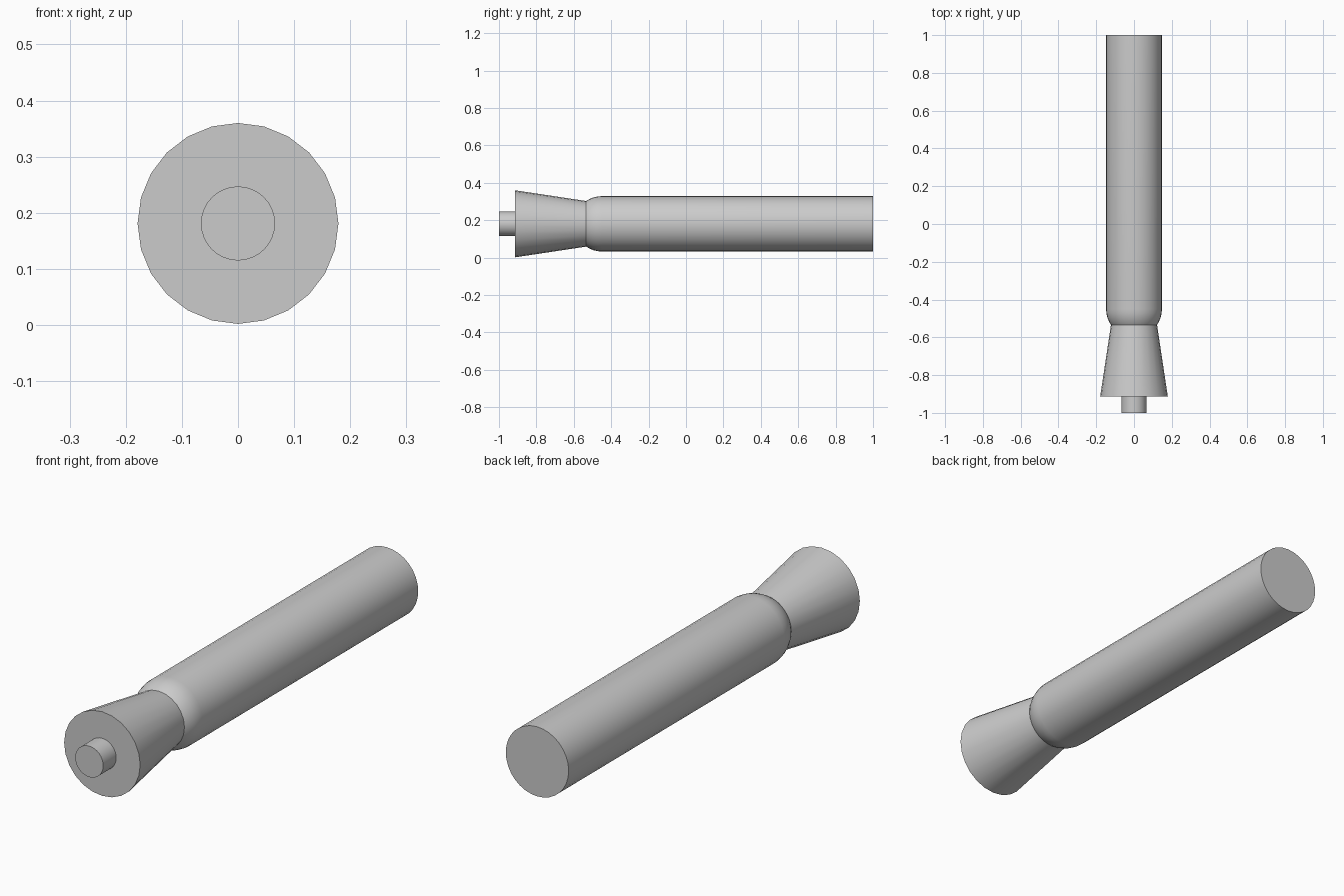
import bpy, bmesh, math

if "Cube" in bpy.data.objects:
    bpy.data.objects.remove(bpy.data.objects["Cube"])

AXIS_Z = 0.181


def lathe(name, profile, sides):
    """Revolve (y, radius) points about the long axis and cap open ends."""
    bm = bmesh.new()
    rings = []
    for y, r in profile:
        if r < 1e-5:
            rings.append([bm.verts.new((0, y, AXIS_Z))])
        else:
            rings.append([bm.verts.new((r * math.sin(2 * math.pi * i / sides), y,
                                        AXIS_Z + r * math.cos(2 * math.pi * i / sides)))
                          for i in range(sides)])
    for a, b in zip(rings, rings[1:]):
        for i in range(sides):
            j = (i + 1) % sides
            if len(a) == 1:
                bm.faces.new((a[0], b[i], b[j]))
            else:
                bm.faces.new((a[i], b[i], b[j], a[j]))
    for ring in (rings[0], rings[-1]):
        if len(ring) > 1:
            bm.faces.new(ring)
    bmesh.ops.recalc_face_normals(bm, faces=bm.faces)
    mesh = bpy.data.meshes.new(name)
    bm.to_mesh(mesh)
    bm.free()
    obj = bpy.data.objects.new(name, mesh)
    bpy.context.collection.objects.link(obj)
    bpy.ops.object.select_all(action='DESELECT')
    obj.select_set(True)
    bpy.context.view_layer.objects.active = obj
    bpy.ops.object.shade_smooth_by_angle(angle=math.radians(30))
    return obj


# long barrel with a hemispherical nose sunk into the collar
R, NOSE_Y, STEPS = 0.148, -0.45, 10
nose = [(NOSE_Y - R * math.cos(t), R * math.sin(t))
        for t in (math.pi / 2 * k / STEPS for k in range(STEPS + 1))]
lathe("barrel", nose + [(1.0, R)], 32)

# flared collar
lathe("flared_collar", [(-0.913, 0.179), (-0.534, 0.122)], 24)

# small front stub
lathe("front_stub", [(-1.0, 0.066), (-0.91, 0.066)], 32)
